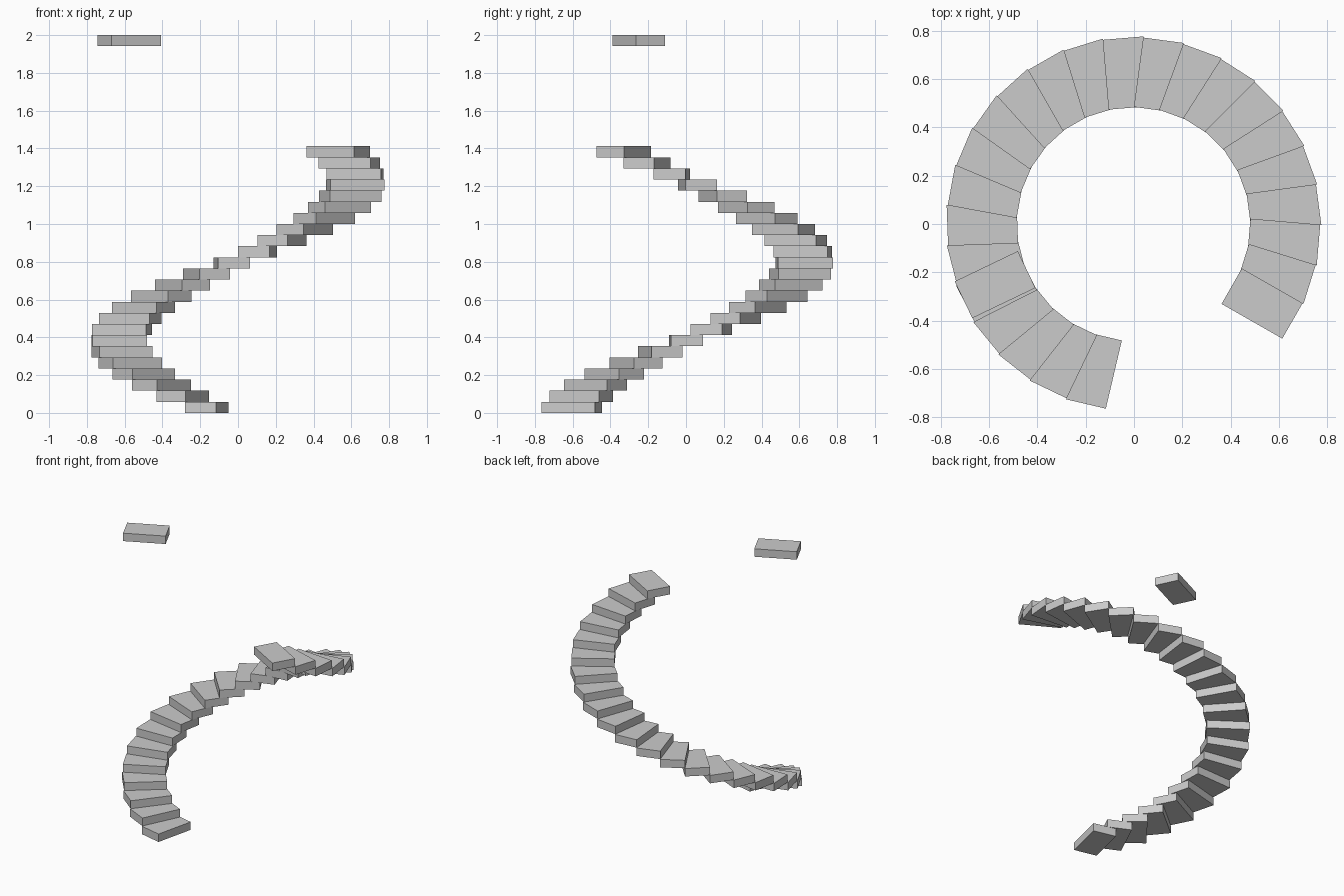
import bpy, bmesh
from math import radians
from mathutils import Matrix, Vector

if "Cube" in bpy.data.objects:
    bpy.data.objects.remove(bpy.data.objects["Cube"])

RISE = 2.0 / 34            # height of one step
START, TURN = -103.2, -12.46   # first heading and turn per step, degrees
R_IN, R_OUT = 0.481, 0.771     # radial extent of a tread
SIDE_A, SIDE_B = -0.106, 0.063 # sideways extent of a tread


def tread(index):
    """One box-shaped step of the spiral at the given position."""
    size = Vector((R_OUT - R_IN, SIDE_B - SIDE_A, RISE))
    centre = Vector(((R_OUT + R_IN) / 2, (SIDE_A + SIDE_B) / 2, RISE / 2))
    bm = bmesh.new()
    bmesh.ops.create_cube(bm, size=1.0,
                          matrix=Matrix.Translation(centre) @ Matrix.Diagonal(size.to_4d()))
    mesh = bpy.data.meshes.new("step")
    bm.to_mesh(mesh)
    bm.free()
    step = bpy.data.objects.new(f"step_{index + 1:02d}", mesh)
    step.location = (-0.002, 0, index * RISE)
    step.rotation_euler.z = radians(START + TURN * index)
    bpy.context.collection.objects.link(step)


# Continuous spiral run of 24 steps
for i in range(24):
    tread(i)

# Lone step floating higher up the same spiral
tread(33)
